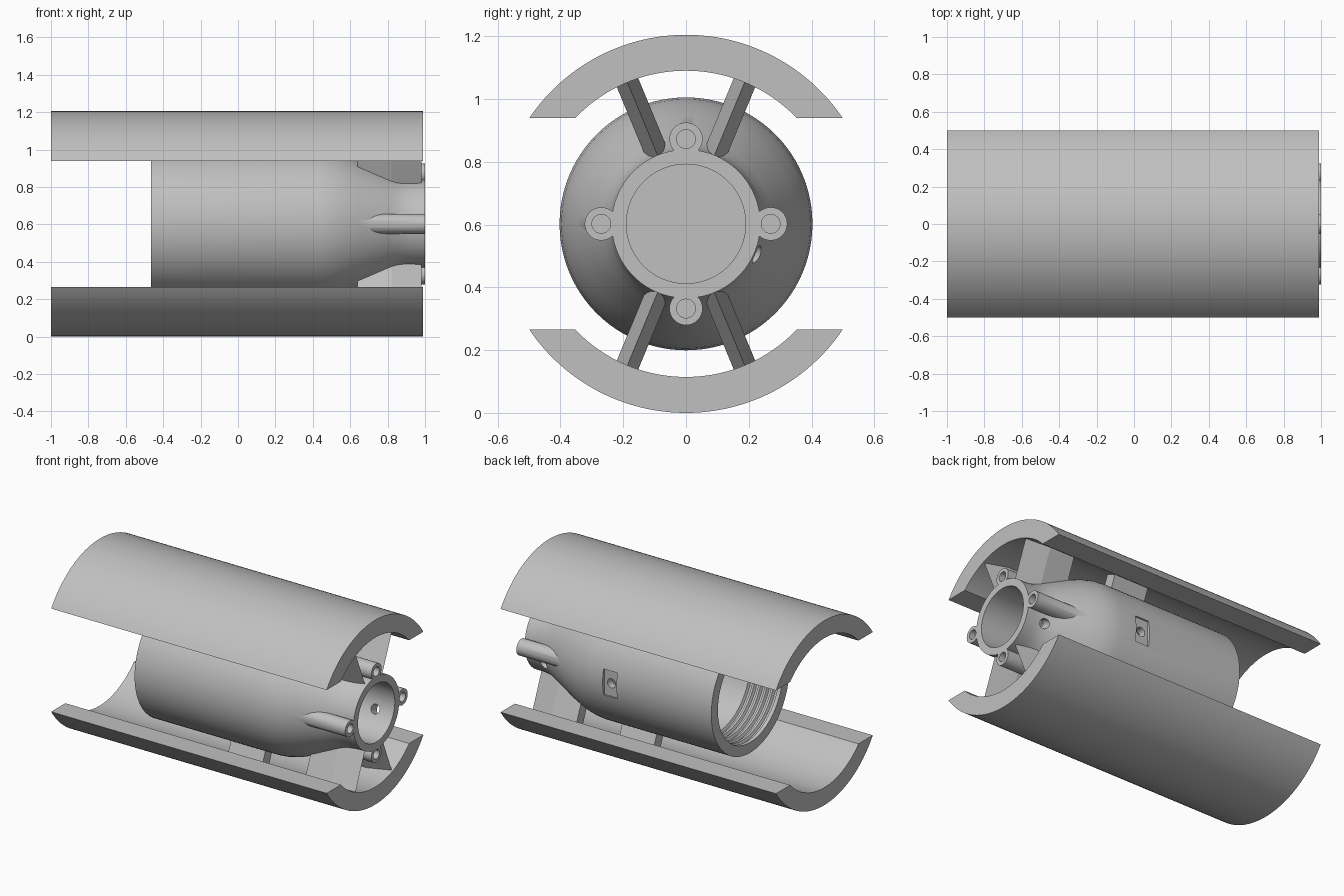
import bpy, bmesh, math
from mathutils import Matrix, Vector

if "Cube" in bpy.data.objects:
    bpy.data.objects.remove(bpy.data.objects["Cube"])

ZC = 0.6025          # height of the common long axis
grey = bpy.data.materials.new("plain_grey")
grey.diffuse_color = (0.53, 0.53, 0.53, 1)
grey.use_nodes = True
grey.node_tree.nodes["Principled BSDF"].inputs["Base Color"].default_value = grey.diffuse_color


def finish(bm, name, smooth=True):
    bmesh.ops.remove_doubles(bm, verts=bm.verts, dist=1e-5)
    bmesh.ops.recalc_face_normals(bm, faces=bm.faces)
    me = bpy.data.meshes.new(name)
    bm.to_mesh(me)
    bm.free()
    ob = bpy.data.objects.new(name, me)
    bpy.context.collection.objects.link(ob)
    me.materials.append(grey)
    if smooth:
        shade(ob)
    return ob


def activate(ob):
    bpy.ops.object.select_all(action='DESELECT')
    ob.select_set(True)
    bpy.context.view_layer.objects.active = ob


def shade(ob):
    activate(ob)
    bpy.ops.object.shade_smooth_by_angle(angle=math.radians(30))


def lathe(name, profile, steps=96):
    """Spin (x, radius) points round the long axis."""
    bm = bmesh.new()
    vs = [bm.verts.new((x, 0, ZC + r)) for x, r in profile]
    es = [bm.edges.new(p) for p in zip(vs, vs[1:])]
    if profile[0][1] > 0:
        es.append(bm.edges.new((vs[-1], vs[0])))
    bmesh.ops.spin(bm, geom=vs + es, cent=(0, 0, ZC), axis=(1, 0, 0),
                   angle=2 * math.pi, steps=steps)
    return finish(bm, name, False)


def rod(name, start, end, r, steps=32):
    a, b = Vector(start), Vector(end)
    rot = (b - a).to_track_quat('Z', 'Y').to_matrix().to_4x4()
    bm = bmesh.new()
    bmesh.ops.create_cone(bm, cap_ends=True, segments=steps, radius1=r, radius2=r,
                          depth=(b - a).length,
                          matrix=Matrix.Translation((a + b) / 2) @ rot)
    return finish(bm, name, False)


def prism(name, outline, axis_vec, place=Matrix(), smooth=False):
    """Extrude a closed outline of 3D points along a vector."""
    bm = bmesh.new()
    f = bm.faces.new([bm.verts.new(p) for p in outline])
    ext = bmesh.ops.extrude_face_region(bm, geom=[f], use_keep_orig=True)
    bmesh.ops.translate(bm, vec=axis_vec,
                        verts=[v for v in ext['geom'] if isinstance(v, bmesh.types.BMVert)])
    bm.transform(place)
    return finish(bm, name, smooth)


def boolean(ob, tool, op):
    m = ob.modifiers.new("bool", 'BOOLEAN')
    m.operation, m.solver, m.object = op, 'EXACT', tool
    activate(ob)
    bpy.ops.object.modifier_apply(modifier=m.name)
    bpy.data.objects.remove(tool)


def polar(r, deg):
    a = math.radians(deg)
    return r * math.cos(a), r * math.sin(a)


# Upper and lower curved shells, edges cut off level
RO, RI, CUT, N = 0.6025, 0.488, 0.337, 48
for name, s in (("upper_shell", 1), ("lower_shell", -1)):
    pts = []
    for r, flip in ((RO, False), (RI, True)):
        a0 = math.degrees(math.asin(CUT / r))
        arc = [polar(r, a0 + (180 - 2 * a0) * i / N) for i in range(N + 1)]
        pts += arc[::-1] if flip else arc
    prism(name, [(-1, y, ZC + s * z) for y, z in pts], (1.99, 0, 0), smooth=True)

# Hollow body: outer taper, front bore, rear cavity with thread grooves
profile = [(0.6, 0), (0.6, 0.19), (1, 0.19), (1, 0.237), (0.94, 0.237), (0.89, 0.242),
           (0.85, 0.252), (0.80, 0.274), (0.64, 0.348), (0.55, 0.382), (0.49, 0.397),
           (0.43, 0.403), (-0.465, 0.403), (-0.465, 0.335)]
for i in range(5):
    x = -0.44 + 0.045 * i
    profile += [(x, 0.335), (x + 0.008, 0.352), (x + 0.022, 0.352), (x + 0.03, 0.335)]
profile += [(0.38, 0.335), (0.48, 0.27), (0.48, 0)]
body = lathe("body", profile)

# Four screw bosses round the neck, each with a blind hole
spots = [polar(0.27, a) for a in (0, 90, 180, 270)]
for y, z in spots:
    boolean(body, rod("boss", (0.6, y, ZC + z), (1, y, ZC + z), 0.053), 'UNION')
for y, z in spots:
    boolean(body, rod("boss_hole", (0.8, y, ZC + z), (1.1, y, ZC + z), 0.03), 'DIFFERENCE')

# Flat pocket and through hole on the back, plus the slanted neck hole
pocket = prism("pocket", [(0.22, 0.383, ZC - 0.085), (0.32, 0.383, ZC - 0.085),
                          (0.32, 0.383, ZC + 0.085), (0.22, 0.383, ZC + 0.085)], (0, 0.2, 0))
boolean(body, pocket, 'DIFFERENCE')
boolean(body, rod("side_hole", (0.27, 0.25, ZC), (0.27, 0.6, ZC), 0.03), 'DIFFERENCE')
y, z = polar(1, -23.5)
boolean(body, rod("neck_hole", (0.87, 0.1 * y, ZC + 0.1 * z),
                  (0.87, 0.4 * y, ZC + 0.4 * z), 0.03), 'DIFFERENCE')
shade(body)

# Radial struts joining body to shells: front ones have a wedge nose
H = 0.037
for i, a in enumerate((22.5, -22.5, 157.5, 202.5)):
    place = Matrix.Translation((0, 0, ZC)) @ Matrix.Rotation(math.radians(a), 4, 'X')
    prism(f"front_strut_{i + 1}", [(0.64, -H, 0.22), (0.82, -H, 0.22), (0.98, 0, 0.22),
                                   (0.82, H, 0.22), (0.64, H, 0.22)], (0, 0, 0.275), place)
    prism(f"middle_strut_{i + 1}", [(0.08, -H, 0.385), (0.33, -H, 0.385),
                                    (0.33, H, 0.385), (0.08, H, 0.385)], (0, 0, 0.11), place)
